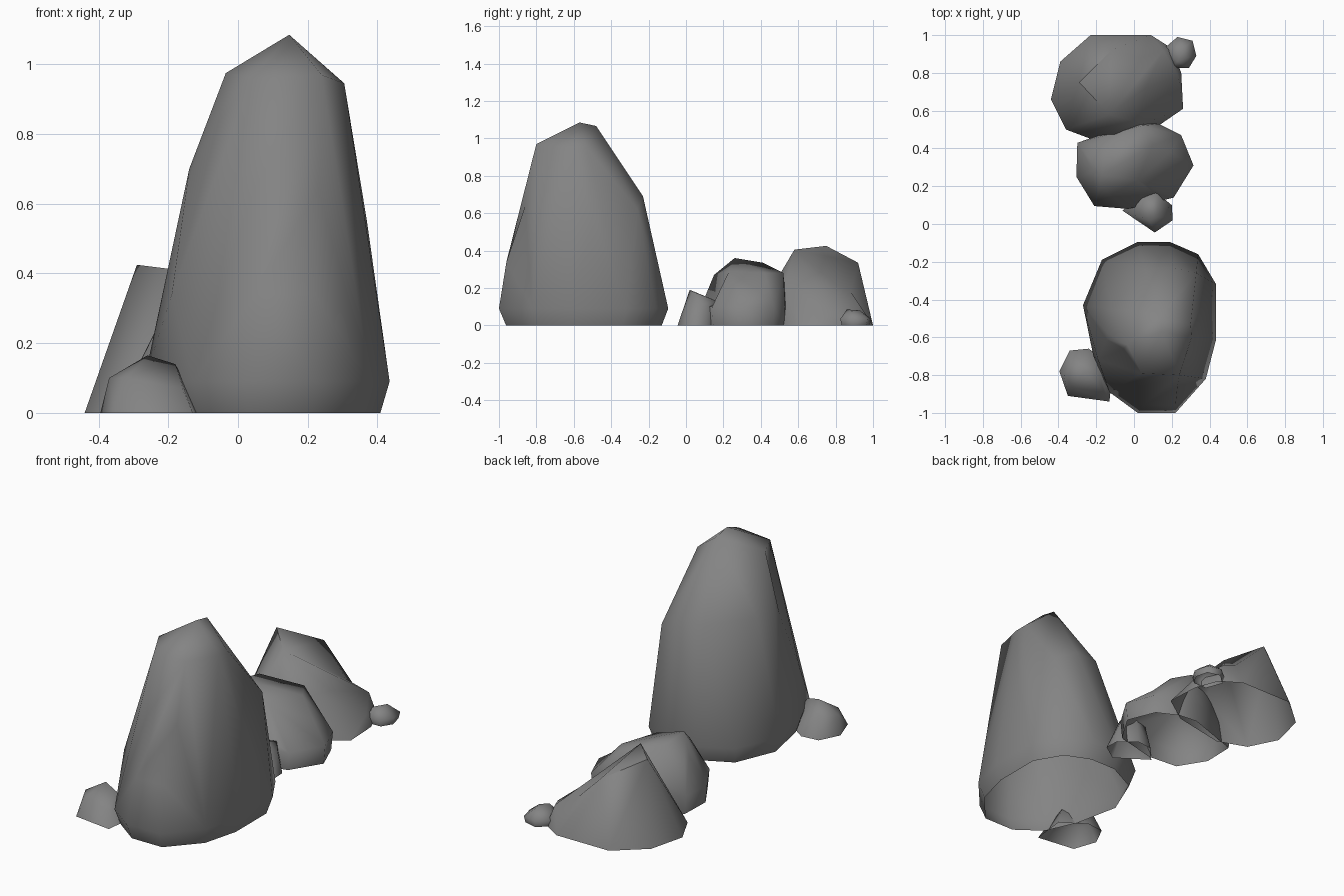
import bpy, bmesh, math
from mathutils import Vector
from mathutils.geometry import intersect_point_line

if "Cube" in bpy.data.objects:
    bpy.data.objects.remove(bpy.data.objects["Cube"])

stone = bpy.data.materials.new("stone")
stone.diffuse_color = (.23, .23, .23, 1)
stone.use_nodes = True
stone.node_tree.nodes["Principled BSDF"].inputs["Base Color"].default_value = stone.diffuse_color


def gap(p, edge):
    """Distance from a point to an edge."""
    a, b = edge.verts[0].co, edge.verts[1].co
    t = min(max(intersect_point_line(p, a, b)[1], .1), .9)
    return (a.lerp(b, t) - p).length


def rock(name, outline, rim, foot, upper, dents=()):
    """Open-bottomed stone: hull of an outline at height rim, inset foot and upper corners, then dented."""
    bm = bmesh.new()
    cx = sum(p[0] for p in outline) / len(outline)
    cy = sum(p[1] for p in outline) / len(outline)
    for x, y in outline:
        bm.verts.new((cx + (x - cx) * foot, cy + (y - cy) * foot, 0))
        if rim:
            bm.verts.new((x, y, rim))
    for p in upper:
        bm.verts.new(p)
    bmesh.ops.convex_hull(bm, input=bm.verts[:])
    loose = [v for v in bm.verts if not v.link_faces]
    bmesh.ops.delete(bm, geom=loose, context='VERTS')
    base = [f for f in bm.faces if all(v.co.z < 1e-4 for v in f.verts)]
    bmesh.ops.delete(bm, geom=base, context='FACES')
    bmesh.ops.triangulate(bm, faces=bm.faces[:])
    # Split the nearest edge and pull it in to each dent point
    for d in dents:
        p = Vector(d)
        e = min((e for e in bm.edges if len(e.link_faces) == 2), key=lambda e: gap(p, e))
        out = bmesh.ops.subdivide_edges(bm, edges=[e], cuts=1)
        v = next(g for g in out['geom_inner'] if isinstance(g, bmesh.types.BMVert))
        v.co = p
        bmesh.ops.triangulate(bm, faces=bm.faces[:])
    bmesh.ops.recalc_face_normals(bm, faces=bm.faces[:])
    me = bpy.data.meshes.new(name)
    bm.to_mesh(me)
    bm.free()
    me.shade_smooth()
    me.set_sharp_from_angle(angle=math.radians(70))
    me.materials.append(stone)
    ob = bpy.data.objects.new(name, me)
    bpy.context.collection.objects.link(ob)
    return ob


# Tall standing stone
rock("tall_boulder",
     [(.02, -.095), (.19, -.095), (.34, -.16), (.435, -.32), (.435, -.61), (.38, -.82),
      (.22, -1), (.02, -1), (-.13, -.89), (-.215, -.70), (-.27, -.43), (-.17, -.19)],
     .09, .92,
     [(.05, -.96, .34), (.22, -.96, .34), (.04, -.79, .96), (.24, -.80, .97),
      (.305, -.60, .945), (.30, -.53, .95), (.147, -.57, 1.085), (.147, -.48, 1.066),
      (-.035, -.64, .975), (-.14, -.58, .70), (-.12, -.45, .70), (.06, -.24, .69),
      (.20, -.23, .69), (.33, -.26, .62), (.37, -.50, .55),
      (-.19, -.72, .34), (-.145, -.61, .66)],
     [(-.055, -.66, .835), (.045, -.86, .64), (.23, -.86, .64)])

# Rear boulder, tall on its left with a low shoulder on its right
rock("rear_boulder",
     [(-.44, .66), (-.39, .86), (-.23, 1.0), (.09, 1.0), (.2, .93), (.25, .8),
      (.26, .61), (.1, .5), (-.2, .44), (-.36, .5)],
     0, 1,
     [(-.375, .66, .12), (-.29, .75, .425), (-.13, .58, .405), (-.12, .92, .335),
      (.155, .92, .12), (.05, .53, .22), (.235, .78, .07), (-.1, .47, .22)],
     [(.04, .88, .18), (.06, .72, .18)])

# Middle boulder
rock("middle_boulder",
     [(-.30, .43), (-.305, .25), (-.21, .095), (-.03, .08), (.21, .14), (.315, .31),
      (.25, .47), (.13, .53), (.02, .54), (-.2, .45)],
     .1, .97,
     [(-.17, .26, .36), (-.155, .41, .335), (.10, .42, .28), (.04, .52, .28),
      (-.13, .15, .27), (.02, .23, .29), (-.23, .3, .25)],
     [(.19, .38, .19), (.11, .16, .12)])

# Pebbles around the boulders
rock("middle_pebble",
     [(-.06, .07), (.11, -.045), (.205, .02), (.2, .1), (.11, .17), (.02, .16)],
     0, 1,
     [(.08, .02, .19), (.13, .04, .18), (.12, .165, .13), (.04, .14, .13), (.18, .09, .11),
      (0, .07, .10)])
rock("front_pebble",
     [(-.395, -.78), (-.34, -.67), (-.24, -.66), (-.11, -.75), (-.13, -.94), (-.35, -.91)],
     0, 1,
     [(-.37, -.80, .1), (-.26, -.78, .165), (-.18, -.80, .14), (-.31, -.71, .11),
      (-.32, -.87, .1), (-.16, -.89, .07)])
rock("rear_pebble",
     [(.16, .93), (.23, .99), (.31, .97), (.33, .89), (.29, .825), (.2, .825)],
     .035, .9,
     [(.23, .86, .085), (.26, .93, .08), (.28, .88, .075)])
